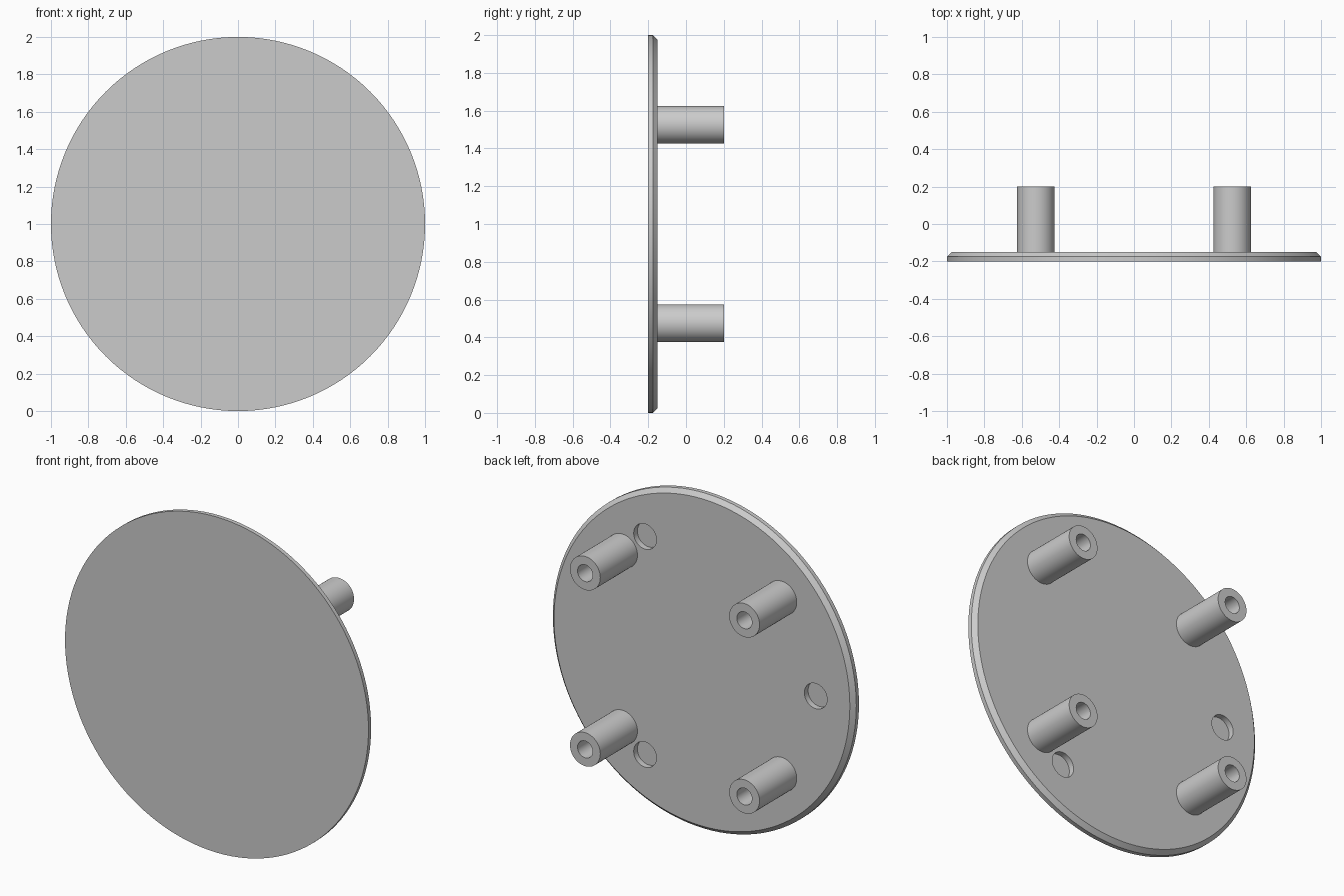
import bpy, bmesh
from math import sin, cos, pi, radians

cube = bpy.data.objects.get("Cube")
if cube:
    bpy.data.objects.remove(cube, do_unlink=True)

grey = bpy.data.materials.new("plain grey")
grey.use_nodes = True
GREY = (0.6, 0.6, 0.6, 1)
grey.diffuse_color = GREY
grey.node_tree.nodes["Principled BSDF"].inputs["Base Color"].default_value = GREY


def lathe(name, profile, x, z, sides):
    """Turn (radius, y) points about a y-parallel axis; zero radius closes an end."""
    bm = bmesh.new()
    rings = []
    for r, y in profile:
        count = sides if r else 1
        rings.append([bm.verts.new((r * cos(2 * pi * i / sides), y,
                                    r * sin(2 * pi * i / sides))) for i in range(count)])
    for a, b in zip(rings, rings[1:]):
        for i in range(sides):
            j = (i + 1) % sides
            corners = [a[i % len(a)], a[j % len(a)], b[j % len(b)], b[i % len(b)]]
            bm.faces.new(list(dict.fromkeys(corners)))
    bmesh.ops.recalc_face_normals(bm, faces=bm.faces)
    mesh = bpy.data.meshes.new(name)
    bm.to_mesh(mesh)
    bm.free()
    mesh.materials.append(grey)
    obj = bpy.data.objects.new(name, mesh)
    obj.location = (x, 0, z)
    bpy.context.collection.objects.link(obj)
    return obj


def select(obj):
    bpy.ops.object.select_all(action="DESELECT")
    obj.select_set(True)
    bpy.context.view_layer.objects.active = obj


def smooth(obj):
    select(obj)
    bpy.ops.object.shade_smooth_by_angle(angle=radians(30))


FRONT, BACK, TIP = -0.2, -0.15, 0.2

# Round plate with a chamfered back rim
plate = lathe("round_plate", [(0, FRONT), (1, FRONT), (1, BACK - 0.025),
                              (0.975, BACK), (0, BACK)], 0, 1, 128)

# Three shallow round recesses in the back of the plate
for k in range(3):
    angle = radians(60 + 120 * k)
    cutter = lathe("recess_cutter", [(0, BACK - 0.035), (0.075, BACK - 0.035),
                                     (0.075, 0), (0, 0)],
                   0.75 * cos(angle), 1 + 0.75 * sin(angle), 48)
    cutter.hide_render = True
    cut = plate.modifiers.new("recess", "BOOLEAN")
    cut.operation = "DIFFERENCE"
    cut.solver = "EXACT"
    cut.object = cutter
    select(plate)
    bpy.ops.object.modifier_apply(modifier=cut.name)
    bpy.data.objects.remove(cutter, do_unlink=True)
smooth(plate)

# Four hollow mounting posts
for side, sx in (("left", 1), ("right", -1)):
    for level, sz in (("upper", 1), ("lower", -1)):
        post = lathe(f"{level}_{side}_post",
                     [(0.1, BACK), (0.1, TIP), (0.05, TIP),
                      (0.05, BACK + 0.001), (0, BACK + 0.001)],
                     0.525 * sx, 1 + 0.525 * sz, 48)
        smooth(post)
